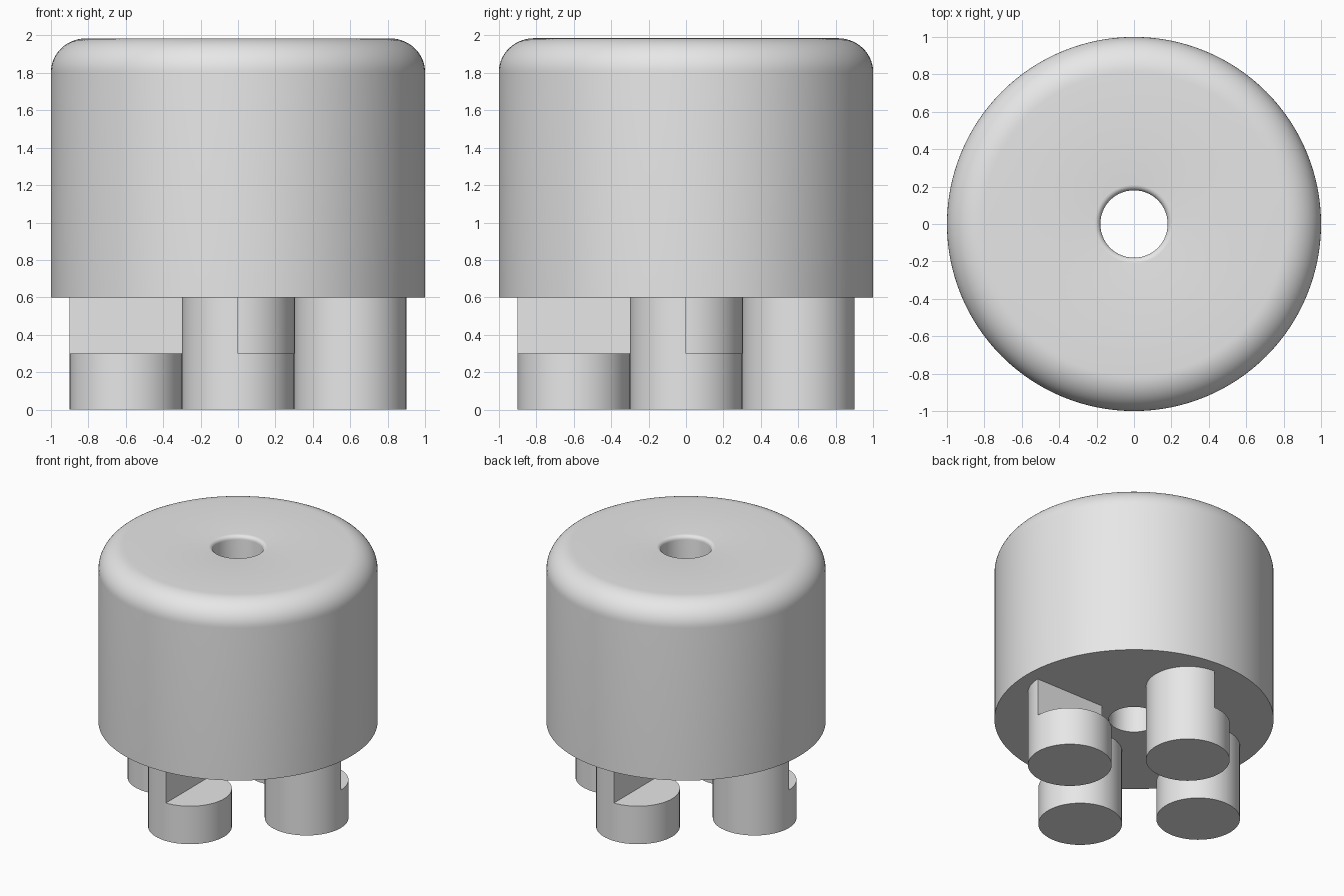
import bpy, bmesh, math

if "Cube" in bpy.data.objects:
    bpy.data.objects.remove(bpy.data.objects["Cube"])

grey = bpy.data.materials.new("light_grey")
grey.diffuse_color = (0.8, 0.8, 0.8, 1)
grey.use_nodes = True
grey.node_tree.nodes["Principled BSDF"].inputs["Base Color"].default_value = grey.diffuse_color

R, HOLE, BASE, TOP = 1.0, 0.18, 0.6, 1.985
LEG_R, LEG_DIST, STEP = 0.3, 0.6, 0.3


def activate(obj):
    bpy.ops.object.select_all(action='DESELECT')
    obj.select_set(True)
    bpy.context.view_layer.objects.active = obj


def lathe(name, profile, steps=128):
    """Spin a closed (radius, z) profile around the z axis."""
    bm = bmesh.new()
    vs = [bm.verts.new((r, 0, z)) for r, z in profile]
    es = [bm.edges.new((vs[i], vs[(i + 1) % len(vs)])) for i in range(len(vs))]
    bmesh.ops.spin(bm, geom=vs + es, cent=(0, 0, 0), axis=(0, 0, 1),
                   angle=2 * math.pi, steps=steps, use_duplicate=False)
    bmesh.ops.remove_doubles(bm, verts=bm.verts, dist=1e-4)
    bmesh.ops.recalc_face_normals(bm, faces=bm.faces)
    mesh = bpy.data.meshes.new(name)
    bm.to_mesh(mesh)
    bm.free()
    obj = bpy.data.objects.new(name, mesh)
    bpy.context.collection.objects.link(obj)
    return obj


def arc(cx, cz, rx, rz, a0, a1, n):
    angles = [math.radians(a0 + (a1 - a0) * i / n) for i in range(n + 1)]
    return [(cx + rx * math.cos(a), cz + rz * math.sin(a)) for a in angles]


def finish(obj):
    obj.data.materials.clear()
    obj.data.materials.append(grey)
    activate(obj)
    bpy.ops.object.shade_smooth_by_angle(angle=math.radians(30))


# Drum body: wide rounded shoulder, small rounding at the top of the bore
profile = [(HOLE, BASE), (R, BASE)]
profile += arc(R - 0.19, TOP - 0.18, 0.19, 0.18, 0, 90, 14)
profile += arc(HOLE + 0.03, TOP - 0.03, 0.03, 0.03, 90, 180, 6)
finish(lathe("drum_body", profile))

# Four round legs, each stepped to a half cylinder above STEP, turned by quarters
for i, name in enumerate(("right_leg", "back_leg", "left_leg", "front_leg")):
    height = BASE + 0.02
    bpy.ops.mesh.primitive_cylinder_add(vertices=64, radius=LEG_R, depth=height,
                                        location=(LEG_DIST, 0, height / 2))
    leg = bpy.context.object
    leg.name = name
    # Notch cutter removes the counter-clockwise half down to the step
    bpy.ops.mesh.primitive_cube_add(size=1, location=(LEG_DIST, 0.5, STEP + 0.5))
    cutter = bpy.context.object
    cut = leg.modifiers.new("notch", 'BOOLEAN')
    cut.operation = 'DIFFERENCE'
    cut.solver = 'EXACT'
    cut.object = cutter
    activate(leg)
    bpy.ops.object.modifier_apply(modifier="notch")
    bpy.data.objects.remove(cutter)
    finish(leg)
    a = i * math.pi / 2
    leg.location = (LEG_DIST * math.cos(a), LEG_DIST * math.sin(a), height / 2)
    leg.rotation_euler.z = a
